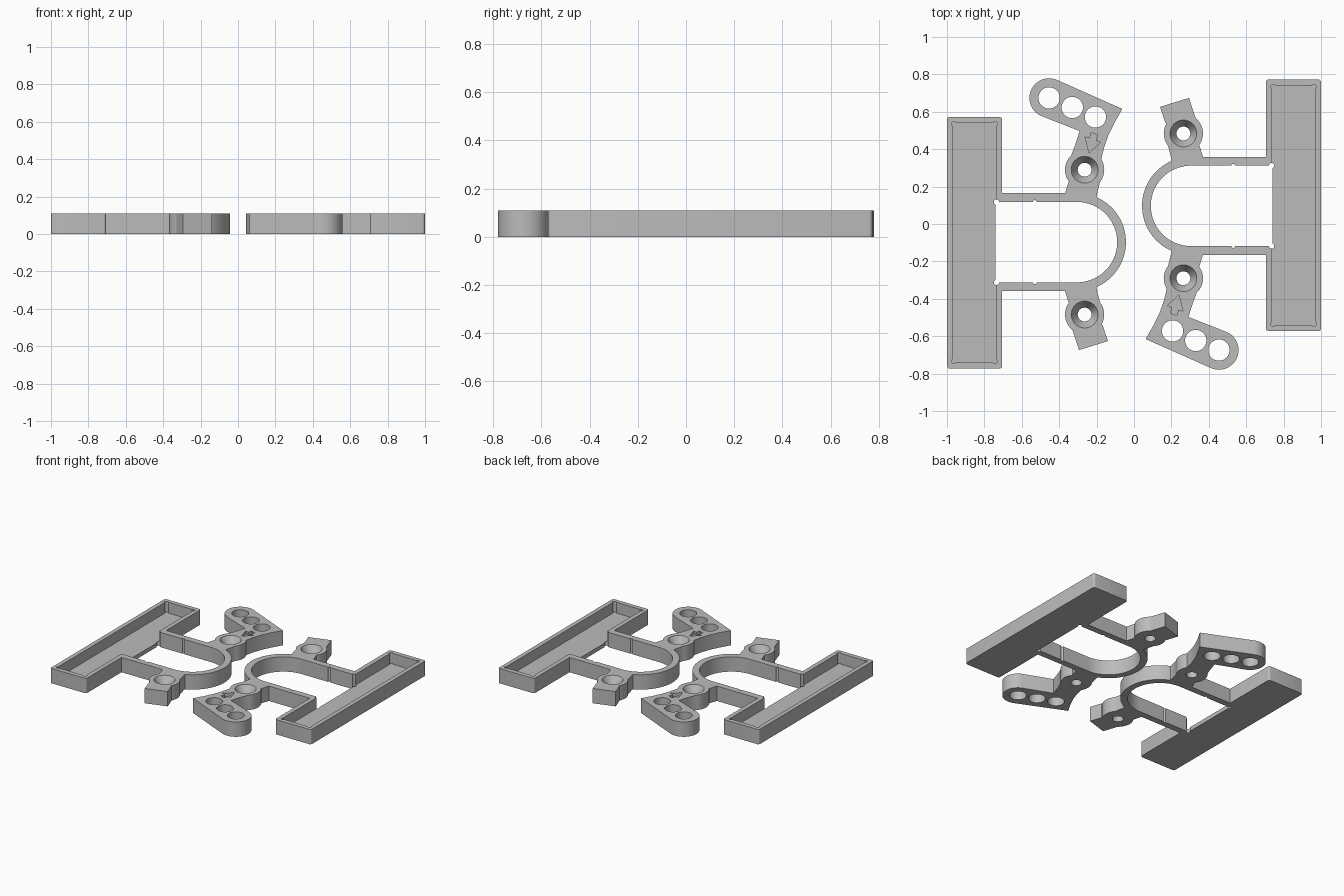
import bpy, bmesh, math
from mathutils import Vector

if "Cube" in bpy.data.objects:
    bpy.data.objects.remove(bpy.data.objects["Cube"])

H, FLOOR = 0.11, 0.03
MID = -0.097              # centre line of the clip
ARC_X, R_OUT, R_IN = -0.305, 0.262, 0.215

grey = bpy.data.materials.new("plain grey")
grey.use_nodes = True
grey.diffuse_color = (0.5, 0.5, 0.5, 1)
grey.node_tree.nodes["Principled BSDF"].inputs["Base Color"].default_value = (0.5, 0.5, 0.5, 1)


def arc(c, r, a0, a1, n=32):
    angles = [math.radians(a0 + (a1 - a0) * i / n) for i in range(n + 1)]
    return [(c[0] + r * math.cos(a), c[1] + r * math.sin(a)) for a in angles]


def circle(c, r, n=40):
    return arc(c, r, 0, 360, n)[:-1]


def rounded(x0, x1, y0, y1, r):
    return (arc((x1 - r, y1 - r), r, 0, 90, 4) + arc((x0 + r, y1 - r), r, 90, 180, 4)
            + arc((x0 + r, y0 + r), r, 180, 270, 4) + arc((x1 - r, y0 + r), r, 270, 360, 4))


def u_shape(x0, r):
    return arc((ARC_X, MID), r, -90, 90, 48) + [(x0, MID + r), (x0, MID - r)]


def loft(name, low, high, z0, z1):
    """Solid between two outlines with the same point count."""
    bm = bmesh.new()
    a = [bm.verts.new((x, y, z0)) for x, y in low]
    b = [bm.verts.new((x, y, z1)) for x, y in high]
    bm.faces.new(a[::-1])
    bm.faces.new(b)
    for i in range(len(a)):
        j = (i + 1) % len(a)
        bm.faces.new((a[i], a[j], b[j], b[i]))
    bmesh.ops.recalc_face_normals(bm, faces=bm.faces)
    me = bpy.data.meshes.new(name)
    bm.to_mesh(me)
    bm.free()
    me.materials.append(grey)
    ob = bpy.data.objects.new(name, me)
    bpy.context.collection.objects.link(ob)
    return ob


def solid(name, pts, z0=0.0, z1=H):
    return loft(name, pts, pts, z0, z1)


def cutter(name, pts, z0=-0.05, z1=H + 0.05):
    ob = solid(name, pts, z0, z1)
    ob.hide_render = True
    return ob


upper, lower = (-0.264, 0.29), (-0.264, -0.484)
foot_end = Vector((-0.454, 0.674))

# Tray and the parts fused to it
body = solid("left_bracket", rounded(-1, -0.705, -0.773, 0.573, 0.015))
adds = [
    solid("clip", u_shape(-0.72, R_OUT)),
    solid("upper_boss", circle(upper, 0.105)),
    solid("lower_boss", circle(lower, 0.105)),
    solid("upper_neck", [(-0.37, 0.13), (-0.2, 0.13), (-0.2, 0.15), (-0.182, 0.225),
                         (-0.264, 0.29), (-0.35, 0.225), (-0.37, 0.16)]),
    solid("lower_neck", [(-0.37, -0.33), (-0.2, -0.33), (-0.2, -0.345), (-0.182, -0.42),
                         (-0.264, -0.484), (-0.35, -0.42), (-0.37, -0.355)]),
    solid("lower_tab", [(-0.264, -0.484), (-0.168, -0.54), (-0.139, -0.626),
                        (-0.294, -0.674), (-0.338, -0.54)]),
    # Angled foot with a round end and a curved shank
    solid("foot", arc(foot_end, 0.105, 67, 247) +
          [(-0.291, 0.497), (-0.312, 0.43), (-0.342, 0.35), (-0.264, 0.29), (-0.175, 0.345),
           (-0.16, 0.41), (-0.137, 0.475), (-0.105, 0.54), (-0.062, 0.615)]),
]

# Openings, pocket, holes and engraved arrow
cuts = [
    cutter("clip_opening", u_shape(-0.741, R_IN)),
    cutter("tray_pocket", rounded(-0.968, -0.738, -0.739, 0.54, 0.003), FLOOR),
    cutter("arrow_cut", [(-0.24, 0.38), (-0.178, 0.437), (-0.205, 0.446), (-0.194, 0.476),
                         (-0.228, 0.488), (-0.238, 0.458), (-0.262, 0.466)], H - 0.025),
]
for x in (-0.962, -0.744):
    for y in (-0.733, 0.534):
        cuts.append(cutter("corner_relief", circle((x, y), 0.013, 16), FLOOR))
for side in (-1, 1):
    y = MID + side * R_IN
    cuts.append(cutter("clip_corner_relief", circle((-0.736, y), 0.014, 16)))
    cuts.append(cutter("clip_notch", circle((-0.53, y), 0.01, 16)))
for i in range(3):
    cuts.append(cutter("foot_hole", circle(foot_end + i * Vector((0.124, -0.051)), 0.057)))
for c in (upper, lower):
    cuts.append(cutter("screw_hole", circle(c, 0.037)))
    sink = loft("countersink", circle(c, 0.034), circle(c, 0.074), 0.045, H + 0.004)
    sink.hide_render = True
    cuts.append(sink)

# Fuse and cut, then bake the result and drop the helpers
for op, obs in (("UNION", adds), ("DIFFERENCE", cuts)):
    for ob in obs:
        m = body.modifiers.new(ob.name, "BOOLEAN")
        m.operation, m.object, m.solver = op, ob, "EXACT"
bpy.context.view_layer.update()
baked = bpy.data.meshes.new_from_object(body.evaluated_get(bpy.context.evaluated_depsgraph_get()))
body.modifiers.clear()
body.data = baked
baked.materials.clear()
baked.materials.append(grey)
for p in baked.polygons:
    p.material_index = 0
for ob in adds + cuts:
    bpy.data.objects.remove(ob)

bpy.ops.object.select_all(action="DESELECT")
body.select_set(True)
bpy.context.view_layer.objects.active = body
bpy.ops.object.shade_smooth_by_angle(angle=math.radians(30))

# The second bracket is the first turned half round
twin = bpy.data.objects.new("right_bracket", body.data)
twin.rotation_euler.z = math.pi
bpy.context.collection.objects.link(twin)
